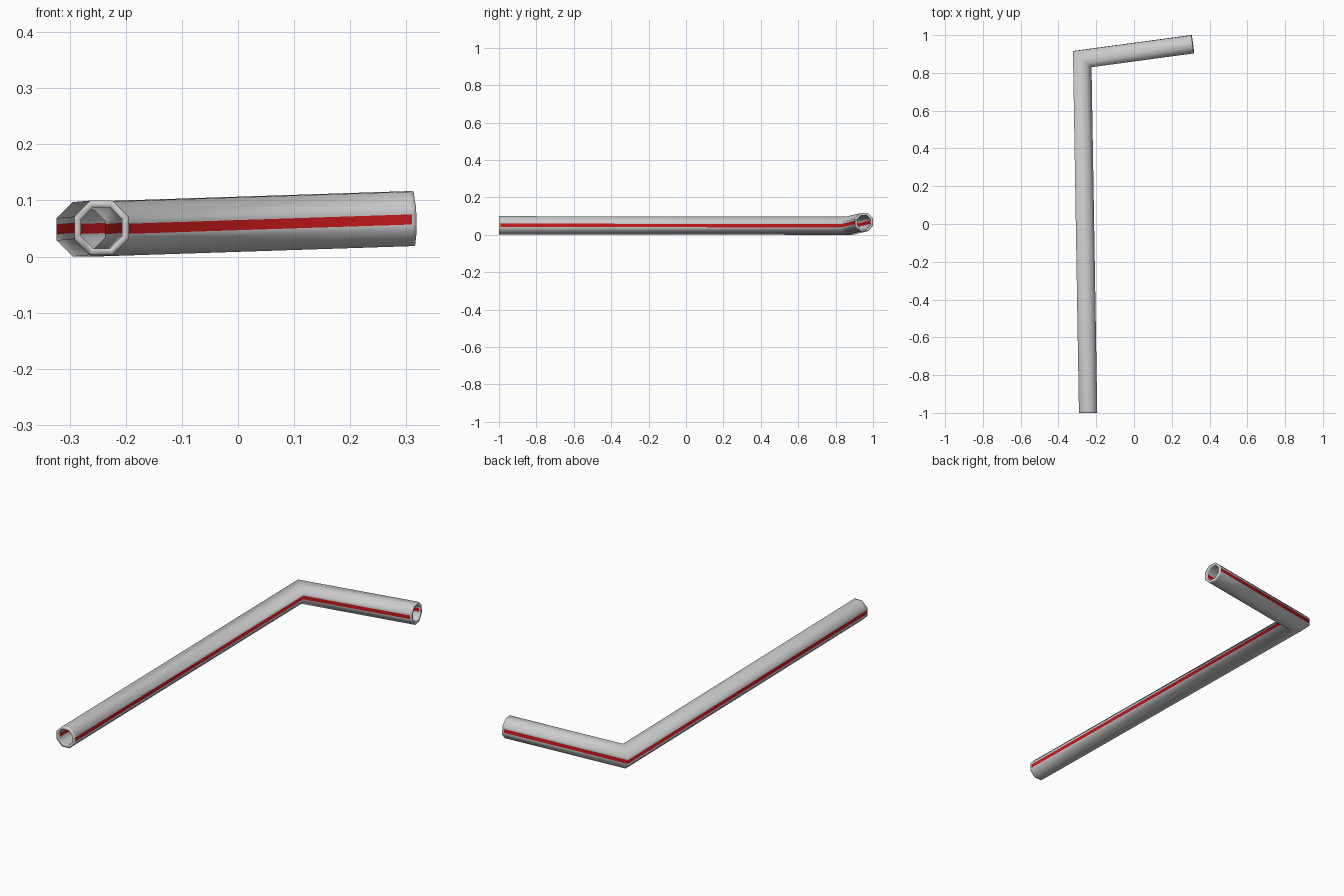
import bpy, bmesh
from mathutils import Vector

if "Cube" in bpy.data.objects:
    bpy.data.objects.remove(bpy.data.objects["Cube"])

# Centre line of the bent tube: long leg, corner, short leg
START = Vector((-0.243, -1.0, 0.0515))
CORNER = Vector((-0.274, 0.873, 0.0488))
END = Vector((0.3115, 0.952, 0.068))
OUTER, INNER = 0.0485, 0.0365   # octagon apothems
STRIPE, LIP = 0.009, 0.008      # stripe half height, plain margin at each end

d1 = (CORNER - START).normalized()
d2 = (END - CORNER).normalized()
side = d1.cross(Vector((0, 0, 1))).normalized()
up = side.cross(d1)


def octagon(a):
    """Octagon with the left and right flats split for the stripe."""
    f, h = a * 0.4142, STRIPE
    half = [(a, -f), (a, -h), (a, h), (a, f), (f, a), (-f, a)]
    return half + [(-x, -y) for x, y in half[:4]] + [(-f, -a), (f, -a)]


def slide(points, direction, origin, normal):
    """Push points along a direction onto a plane."""
    return [p + direction * ((origin - p).dot(normal) / direction.dot(normal))
            for p in points]


def wall(a):
    """Cross-section rings from one end to the other, mitred at the corner."""
    first = [START + side * x + up * y for x, y in octagon(a)]
    corner = slide(first, d1, CORNER, d1 + d2)
    last = slide(corner, d2, END, d2)
    return [first, [p + d1 * LIP for p in first], corner,
            [p - d2 * LIP for p in last], last]


# Outer wall out, inner wall back, closed into one hollow skin
bm = bmesh.new()
rings = [[bm.verts.new(p) for p in ring] for ring in wall(OUTER) + wall(INNER)[::-1]]
for i, ring in enumerate(rings):
    nxt = rings[(i + 1) % len(rings)]
    for j in range(12):
        k = (j + 1) % 12
        face = bm.faces.new((ring[j], ring[k], nxt[k], nxt[j]))
        face.smooth = True
        # Red stripe on both sides, inside and outside, short of the lips
        face.material_index = int(j in (1, 7) and i in (1, 2, 6, 7))
bmesh.ops.recalc_face_normals(bm, faces=bm.faces)

# Rest on the ground
low = min(v.co.z for v in bm.verts)
bmesh.ops.translate(bm, verts=bm.verts, vec=(0, 0, -low))

mesh = bpy.data.meshes.new("bent_tube")
bm.to_mesh(mesh)
bm.free()
red = bpy.data.materials.new("red_stripe")
red.diffuse_color = (0.6, 0.01, 0.012, 1)
red.use_nodes = True
red.node_tree.nodes["Principled BSDF"].inputs["Base Color"].default_value = red.diffuse_color
mesh.materials.append(None)
mesh.materials.append(red)
tube = bpy.data.objects.new("bent_tube", mesh)
bpy.context.collection.objects.link(tube)
